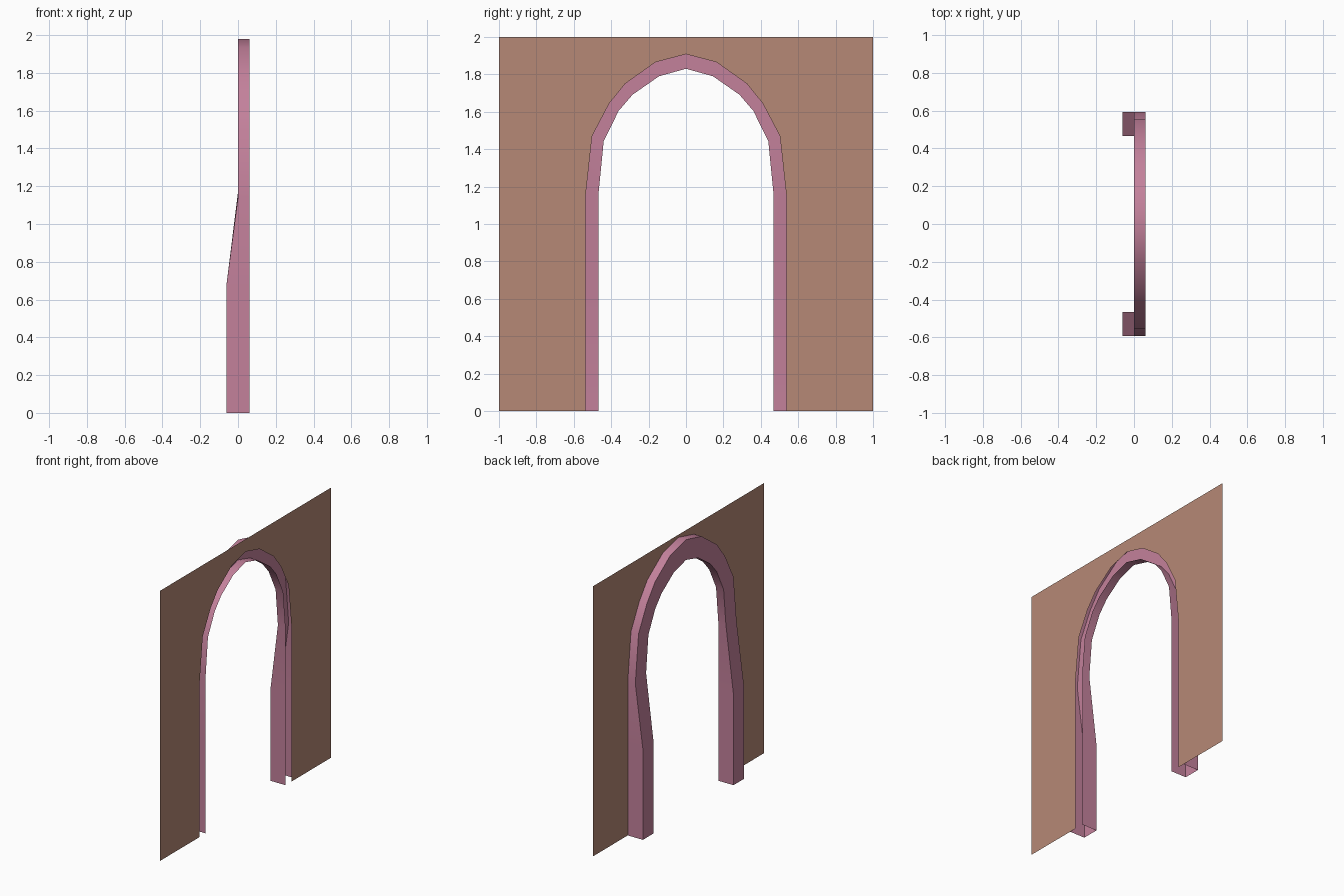
import bpy
import bmesh

if "Cube" in bpy.data.objects:
    bpy.data.objects.remove(bpy.data.objects["Cube"])

FRONT = 0.062  # plane of the wall and of the open side of the trim

# Half profiles (y, z) from the foot to the crown
OPENING = [(0.537, 0), (0.537, 0.67), (0.537, 1.15), (0.502, 1.47), (0.41, 1.645),
           (0.325, 1.75), (0.163, 1.865), (0, 1.908)]
INNER = [(0.467, 0), (0.467, 0.67), (0.467, 1.17), (0.44, 1.443), (0.36, 1.605),
         (0.285, 1.692), (0.144, 1.79), (0, 1.83)]
OUTER = [(0.593, 0), (0.593, 0.67), (0.593, 1.14), (0.555, 1.495), (0.458, 1.68),
         (0.363, 1.805), (0.182, 1.935), (0, 1.98)]
BACK = [-0.062, -0.062, 0, 0, 0, 0, 0, 0]  # back of the trim at each station


def mirrored(half):
    return half + [(-y, z) for y, z in half[-2::-1]]


def make_object(name, bm, color):
    mesh = bpy.data.meshes.new(name)
    bm.to_mesh(mesh)
    bm.free()
    obj = bpy.data.objects.new(name, mesh)
    bpy.context.collection.objects.link(obj)
    mat = bpy.data.materials.new(name + "_color")
    mat.diffuse_color = color
    mat.use_nodes = True
    mat.node_tree.nodes["Principled BSDF"].inputs["Base Color"].default_value = mat.diffuse_color
    mesh.materials.append(mat)
    return obj


# Wall: flat sheet with an arched doorway
bm = bmesh.new()
outline = mirrored(OPENING) + [(-1, 0), (-1, 2), (1, 2), (1, 0)]
face = bm.faces.new([bm.verts.new((FRONT, y, z)) for y, z in outline])
face.normal_update()
if face.normal.x < 0:
    face.normal_flip()
bmesh.ops.triangulate(bm, faces=[face])
make_object("wall", bm, (0.47, 0.25, 0.18, 1))

# Trim: U-shaped channel swept round the arch, open towards the wall
bm = bmesh.new()
stations = []
backs = BACK + BACK[-2::-1]
for (iy, iz), (oy, oz), bx in zip(mirrored(INNER), mirrored(OUTER), backs):
    ring = [(FRONT, iy, iz), (bx, iy, iz), (bx, oy, oz), (FRONT, oy, oz)]
    stations.append([bm.verts.new(p) for p in ring])
for a, b in zip(stations, stations[1:]):
    for i in range(3):
        bm.faces.new((a[i], b[i], b[i + 1], a[i + 1]))
trim = make_object("arch_trim", bm, (0.55, 0.22, 0.33, 1))

bpy.context.view_layer.objects.active = trim
trim.select_set(True)
bpy.ops.object.shade_smooth_by_angle(angle=0.6)
